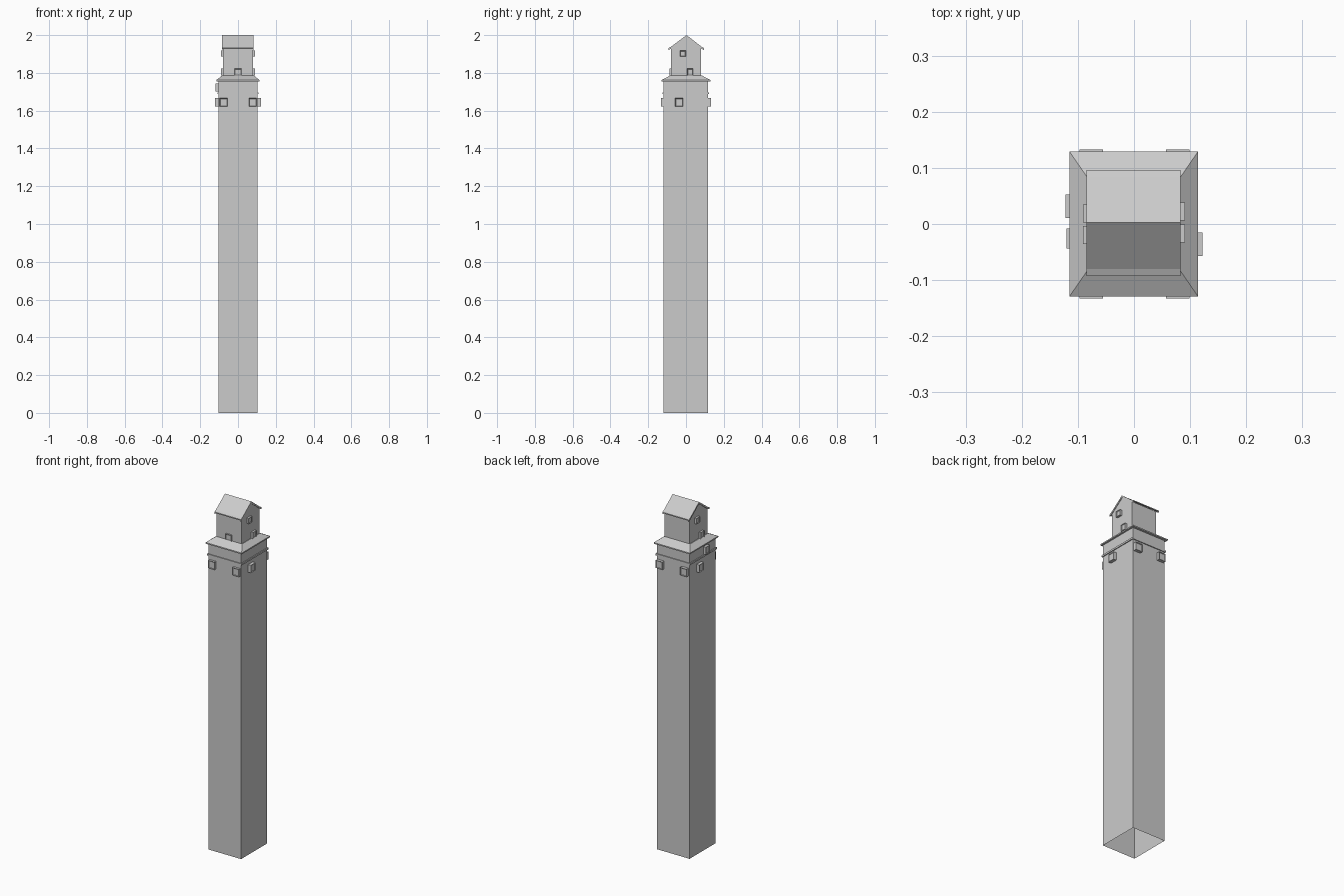
import bpy
import bmesh
from mathutils import Vector

if "Cube" in bpy.data.objects:
    bpy.data.objects.remove(bpy.data.objects["Cube"], do_unlink=True)

stone = bpy.data.materials.new("pale grey stone")
stone.use_nodes = True
GREY = (0.6, 0.6, 0.6, 1)
stone.diffuse_color = GREY
stone.node_tree.nodes["Principled BSDF"].inputs["Base Color"].default_value = GREY


def finish(name, bm):
    bmesh.ops.recalc_face_normals(bm, faces=bm.faces)
    mesh = bpy.data.meshes.new(name)
    bm.to_mesh(mesh)
    bm.free()
    mesh.materials.append(stone)
    obj = bpy.data.objects.new(name, mesh)
    bpy.context.collection.objects.link(obj)
    return obj


def box(bm, lo, hi):
    lo, hi = Vector(lo), Vector(hi)
    verts = bmesh.ops.create_cube(bm, size=1)["verts"]
    for v in verts:
        v.co = (lo + hi) / 2 + v.co * (hi - lo)
    return verts


def extrude_x(name, profile, x0, x1):
    """Prism along x from a closed list of (y, z) points."""
    bm = bmesh.new()
    face = bm.faces.new([bm.verts.new((x0, y, z)) for y, z in profile])
    out = bmesh.ops.extrude_face_region(bm, geom=[face])["geom"]
    # the starting cap is kept so the prism is closed
    if len(bm.faces) < len(profile) + 2:
        bm.faces.new([v for v in face.verts])
    for v in out:
        if isinstance(v, bmesh.types.BMVert):
            v.co.x = x1
    return finish(name, bm)


def window(name, normal, across, z, width, height, inner, outer):
    """Projecting window box with a shallow recessed pane."""
    bm = bmesh.new()
    n = Vector(normal)
    side = Vector((abs(n.y), abs(n.x), 0))
    a = n * inner + side * (across - width / 2)
    b = n * outer + side * (across + width / 2)
    lo = [min(p, q) for p, q in zip(a, b)]
    hi = [max(p, q) for p, q in zip(a, b)]
    lo[2], hi[2] = z, z + height
    box(bm, lo, hi)
    bmesh.ops.recalc_face_normals(bm, faces=bm.faces)
    front = [f for f in bm.faces if f.normal.dot(n) > 0.9]
    bmesh.ops.inset_region(bm, faces=front, thickness=0.005)
    for v in front[0].verts:
        v.co -= n * 0.003
    finish(name, bm)


TX, Y0, Y1 = 0.104, -0.12, 0.116    # shaft half width, front and back

# Tall shaft, open underneath
bm = bmesh.new()
box(bm, (-TX, Y0, 0), (TX, Y1, 1.76))
bm.faces.ensure_lookup_table()
base = [f for f in bm.faces if f.calc_center_median().z < 0.01]
bmesh.ops.delete(bm, geom=base, context="FACES_ONLY")
finish("tower_shaft", bm)

# Thin moulding near the top of the shaft
bm = bmesh.new()
box(bm, (-TX - 0.005, Y0 - 0.005, 1.687), (TX + 0.005, Y1 + 0.005, 1.697))
finish("moulding", bm)

# Sloping skirt roof with a thin rim
bm = bmesh.new()
verts = box(bm, (-0.115, -0.129, 1.755), (0.114, 0.129, 1.762))
bm.faces.ensure_lookup_table()
top = [f for f in bm.faces if f.calc_center_median().z > 1.761]
out = bmesh.ops.extrude_face_region(bm, geom=top)["geom"]
bmesh.ops.delete(bm, geom=top, context="FACES")
for v in out:
    if isinstance(v, bmesh.types.BMVert):
        v.co = (v.co.x * 0.72, v.co.y * 0.64, 1.787)
finish("skirt_roof", bm)

# Gabled house on top
extrude_x("house_walls", [(-0.08, 1.78), (0.08, 1.78), (0.08, 1.932),
                          (0.003, 1.992), (-0.08, 1.932)], -0.079, 0.079)

# Pitched roof with flared eaves, and boards along the gable edges
slope = [(-0.093, 1.932), (-0.08, 1.938), (0.003, 2.0), (0.083, 1.938), (0.096, 1.932)]


def roof(name, drop, x0, x1):
    under = [(y, z - drop) for y, z in reversed(slope)]
    extrude_x(name, slope + under, x0, x1)


roof("gable_roof", 0.006, -0.083, 0.081)
roof("gable_board_right", 0.011, -0.085, -0.081)
roof("gable_board_left", 0.011, 0.079, 0.083)

# Shaft windows
for label, x in (("right", -0.076), ("left", 0.078)):
    window("front_window_" + label, (0, -1, 0), x, 1.622, 0.042, 0.044, 0.11, 0.133)
    window("back_window_" + label, (0, 1, 0), x, 1.622, 0.042, 0.044, 0.11, 0.133)
window("left_side_window", (1, 0, 0), -0.036, 1.622, 0.042, 0.044, 0.1, 0.122)
window("right_side_window", (-1, 0, 0), 0.032, 1.622, 0.042, 0.044, 0.1, 0.122)
window("right_side_upper_window", (-1, 0, 0), -0.026, 1.702, 0.036, 0.042, 0.1, 0.12)

# House windows
window("house_front_window", (0, -1, 0), 0, 1.786, 0.038, 0.036, 0.075, 0.088)
for label, s, shift in (("left", 1, 0.002), ("right", -1, 0)):
    window("house_low_window_" + label, (s, 0, 0), s * 0.02 + shift, 1.786, 0.032, 0.036, 0.07, 0.091)
    window("house_high_window_" + label, (s, 0, 0), s * -0.019 + shift, 1.886, 0.032, 0.032, 0.07, 0.091)
